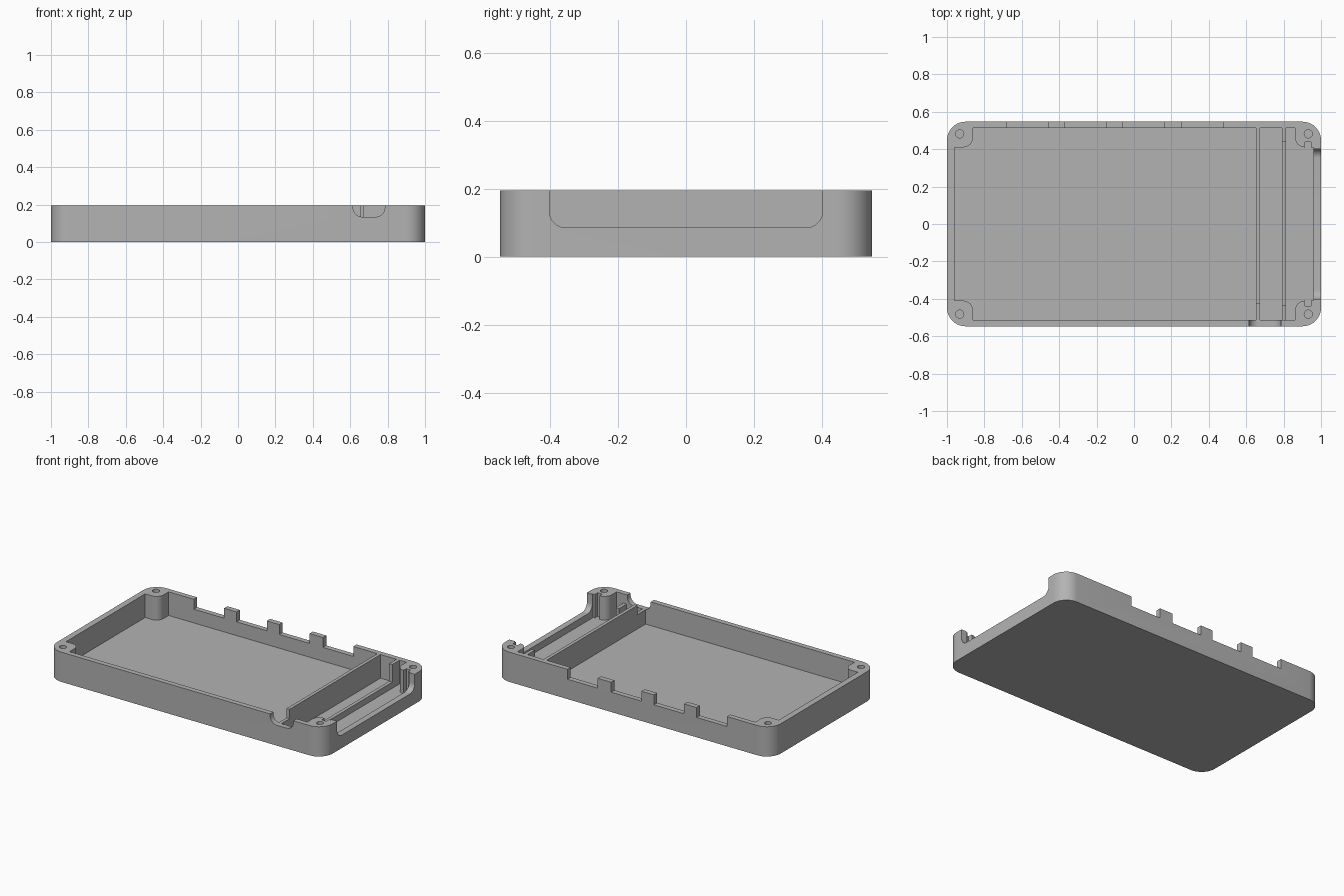
import bpy, bmesh, math

if "Cube" in bpy.data.objects:
    bpy.data.objects.remove(bpy.data.objects["Cube"])

H = 0.195       # case height
FLOOR = 0.04    # floor thickness

grey = bpy.data.materials.new("plain_grey")
grey.diffuse_color = (0.45, 0.45, 0.45, 1)
grey.use_nodes = True
grey.node_tree.nodes["Principled BSDF"].inputs["Base Color"].default_value = grey.diffuse_color


def arc(cx, cy, r, a0, a1, n=10):
    return [(cx + r * math.cos(math.radians(a0 + (a1 - a0) * i / n)),
             cy + r * math.sin(math.radians(a0 + (a1 - a0) * i / n))) for i in range(n + 1)]


def prism(name, pts, lo, hi, axis="z"):
    """Extrude a 2D outline along an axis from lo to hi."""
    place = {"z": lambda u, v, w: (u, v, w),
             "y": lambda u, v, w: (u, w, v),
             "x": lambda u, v, w: (w, u, v)}[axis]
    bm = bmesh.new()
    a = [bm.verts.new(place(u, v, lo)) for u, v in pts]
    b = [bm.verts.new(place(u, v, hi)) for u, v in pts]
    n = len(pts)
    bm.faces.new(a[::-1])
    bm.faces.new(b)
    for i in range(n):
        bm.faces.new((a[i], a[(i + 1) % n], b[(i + 1) % n], b[i]))
    bmesh.ops.recalc_face_normals(bm, faces=bm.faces)
    me = bpy.data.meshes.new(name)
    bm.to_mesh(me)
    bm.free()
    ob = bpy.data.objects.new(name, me)
    me.materials.append(grey)
    bpy.context.collection.objects.link(ob)
    return ob


def box(name, x0, x1, y0, y1, z0, z1):
    return prism(name, [(x0, y0), (x1, y0), (x1, y1), (x0, y1)], z0, z1)


def u_notch(u0, u1, bottom, r):
    """Notch outline with rounded lower corners, open above the rim."""
    return ([(u0, 0.3)] + arc(u0 + r, bottom + r, r, 180, 270)
            + arc(u1 - r, bottom + r, r, 270, 360) + [(u1, 0.3)])


def cut(target, cutters):
    """Subtract the cutters one by one, then remove them."""
    bpy.context.view_layer.objects.active = target
    for c in cutters:
        m = target.modifiers.new("cut", "BOOLEAN")
        m.operation, m.solver, m.object = "DIFFERENCE", "EXACT", c
        bpy.ops.object.modifier_apply(modifier=m.name)
        bpy.data.objects.remove(c)


# Outer shell with rounded corners
X, Y, R = 1.0, 0.547, 0.1
outline = (arc(X - R, Y - R, R, 0, 90) + arc(R - X, Y - R, R, 90, 180)
           + arc(R - X, R - Y, R, 180, 270) + arc(X - R, R - Y, R, 270, 360))
shell = prism("case_shell", outline, 0, H)

# Cavity whose outline leaves a rounded screw post in each corner
post = [(0.96, 0.41)] + arc(0.912, 0.46, 0.05, 270, 180) + [(0.862, 0.513)]
cavity = (post + [(-x, y) for x, y in reversed(post)]
          + [(-x, -y) for x, y in post] + [(x, -y) for x, y in reversed(post)])
cutters = [prism("cavity", cavity, FLOOR, 0.3)]

# Screw holes, and upright board slots in the right-hand posts
for sy in (-1, 1):
    for sx in (-1, 1):
        cutters.append(prism("hole", arc(sx * 0.932, sy * 0.482, 0.022, 0, 337.5, 15), 0.05, 0.3))
    y0, y1 = sorted((sy * 0.38, sy * 0.438))
    cutters.append(box("slot", 0.914, 0.947, y0, y1, FLOOR, 0.3))

# Port notches in the back wall
for x0 in (-0.68, -0.37, -0.06, 0.257):
    cutters.append(box("port", x0, x0 + 0.22, 0.45, 0.6, 0.13, 0.3))

# Wide opening in the right wall and cable notch in the front wall
cutters.append(prism("side_opening", u_notch(-0.402, 0.402, 0.085, 0.05), 0.955, 1.1, "x"))
cutters.append(prism("cable_notch", u_notch(0.615, 0.785, 0.134, 0.05), -0.6, -0.5, "y"))
cut(shell, cutters)

# Full-height divider, lowered behind the cable notch
divider = prism("divider_wall", [(-0.515, 0.035), (0.515, 0.035), (0.515, H),
                                 (-0.428, H), (-0.428, 0.134), (-0.515, 0.134)],
                0.652, 0.674, "x")

# Low ridge with raised ends beside the divider
ridge = prism("board_ridge", [(-0.515, 0.035), (0.515, 0.035), (0.515, H), (0.438, H),
                              (0.438, 0.08), (-0.434, 0.08), (-0.434, 0.134), (-0.515, 0.134)],
              0.79, 0.813, "x")

# Smooth curved walls, keep edges sharp
for ob in (shell, divider, ridge):
    bpy.ops.object.select_all(action="DESELECT")
    ob.select_set(True)
    bpy.context.view_layer.objects.active = ob
    bpy.ops.object.shade_smooth_by_angle(angle=math.radians(30))
